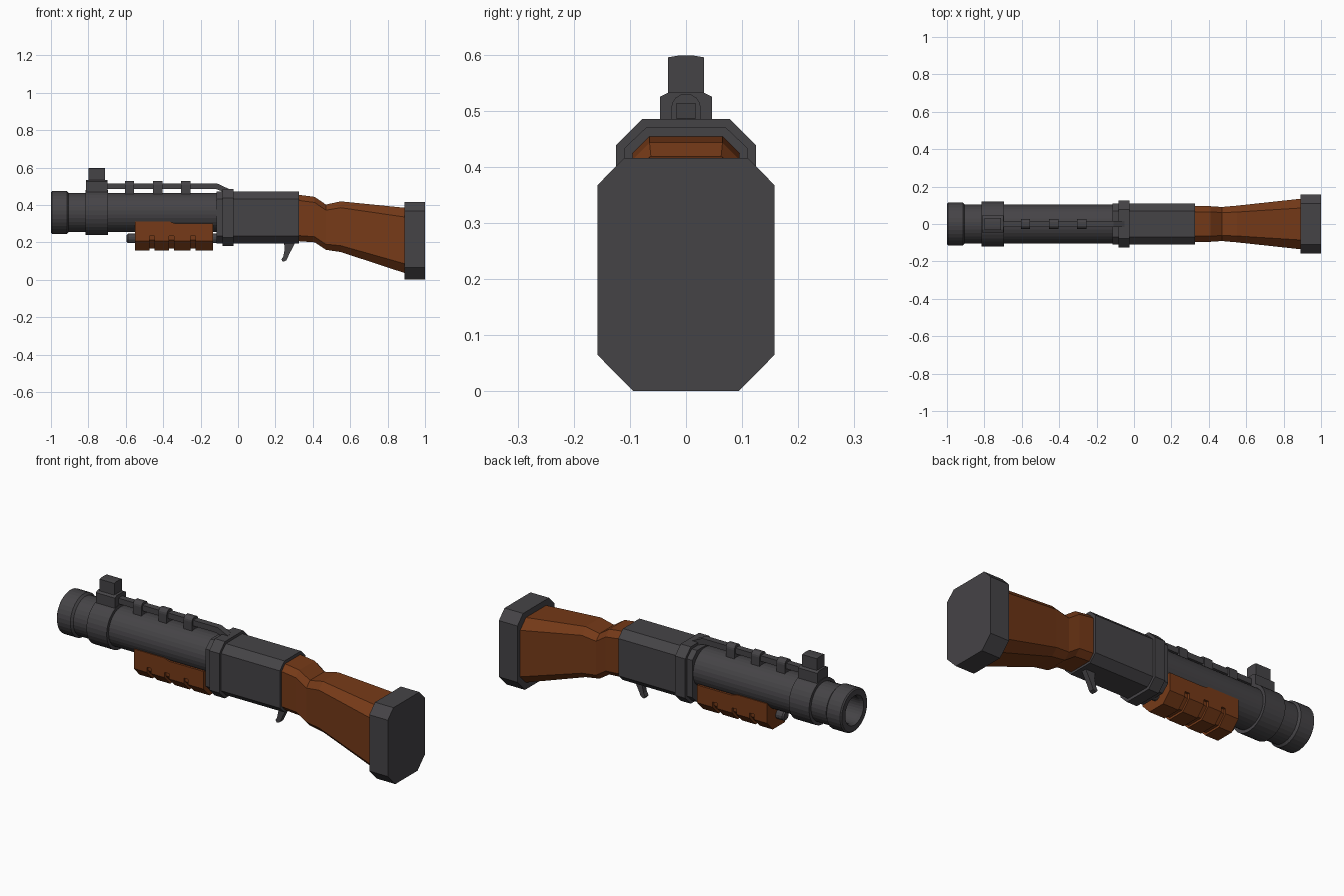
import bpy, bmesh, math

if "Cube" in bpy.data.objects:
    bpy.data.objects.remove(bpy.data.objects["Cube"])

def material(name, rgb):
    m = bpy.data.materials.new(name)
    m.diffuse_color = (*rgb, 1)
    m.use_nodes = True
    m.node_tree.nodes["Principled BSDF"].inputs["Base Color"].default_value = m.diffuse_color
    return m

METAL = material("dark_metal", (0.06, 0.057, 0.062))
WOOD = material("wood", (0.18, 0.042, 0.009))
AXIS_Z = 0.359  # height of the barrel axis

def loft(name, rings, mat=METAL, caps=True, loop=False):
    """Skin equal-length closed rings, optionally capping or closing the ends."""
    bm = bmesh.new()
    rows = [[bm.verts.new(p) for p in r] for r in rings]
    pairs = list(zip(rows, rows[1:]))
    if loop:
        pairs.append((rows[-1], rows[0]))
    n = len(rows[0])
    for a, b in pairs:
        for i in range(n):
            j = (i + 1) % n
            bm.faces.new((a[i], a[j], b[j], b[i]))
    if caps and not loop:
        bm.faces.new(rows[0])
        bm.faces.new(rows[-1])
    bmesh.ops.recalc_face_normals(bm, faces=bm.faces)
    me = bpy.data.meshes.new(name)
    bm.to_mesh(me)
    bm.free()
    me.materials.append(mat)
    ob = bpy.data.objects.new(name, me)
    bpy.context.collection.objects.link(ob)
    return ob

def octagon(x, w, z0, z1, c, cz=None):
    """Chamfered rectangle in the yz plane: half width w, chamfer c wide, cz high."""
    cz = cz or c
    half = [(w - c, z0), (w, z0 + cz), (w, z1 - cz), (w - c, z1)]
    return [(x, y, z) for y, z in half] + [(x, -y, z) for y, z in reversed(half)]

def lathe(name, profile, z=AXIS_Z, sides=32, caps=True):
    """Turn (x, radius) points about a line along x."""
    ang = [2 * math.pi * (i + 0.5) / sides for i in range(sides)]
    return loft(name, [[(x, r * math.cos(a), z + r * math.sin(a)) for a in ang]
                       for x, r in profile], caps=caps)

def side_prism(name, pts, w, mat=METAL):
    """Extrude an (x, z) outline to half width w on both sides."""
    return loft(name, [[(x, y, z) for x, z in pts] for y in (-w, w)], mat)

def cross_prism(name, half, x0, x1, mat=METAL):
    """Extrude a mirrored (y, z) half outline from x0 to x1."""
    pts = half + [(-y, z) for y, z in reversed(half)]
    return loft(name, [[(x, y, z) for y, z in pts] for x in (x0, x1)], mat)

# Barrel with flared muzzle and open bore
lathe("barrel", [(-0.15, 0.07), (-0.985, 0.07), (-1.0, 0.078), (-1.0, 0.108), (-0.994, 0.115),
                 (-0.915, 0.115), (-0.905, 0.104), (-0.10, 0.104)])
lathe("sight_band", [(-0.815, 0.10), (-0.815, 0.121), (-0.695, 0.121), (-0.695, 0.10)])

# Front sight
cross_prism("sight_base", [(0.046, 0.44), (0.046, 0.525), (0.030, 0.533)], -0.812, -0.698)
cross_prism("sight_post", [(0.032, 0.52), (0.032, 0.595), (0.014, 0.598)], -0.80, -0.712)

# Top rod, bent down into the receiver, and its clips
side_prism("top_rod", [(-0.71, 0.484), (-0.71, 0.514), (-0.11, 0.514), (-0.05, 0.486),
                       (-0.05, 0.458), (-0.115, 0.484)], 0.017)
for i, x in enumerate((-0.58, -0.43, -0.28)):
    arch = [(0.026, 0.45)] + [(0.026 * math.cos(a), 0.506 + 0.024 * math.sin(a))
                              for a in (0, 0.4, 0.8, 1.2)]
    cross_prism(f"rod_clip_{i + 1}", arch, x - 0.025, x + 0.025)

# Receiver with stepped front collar
loft("receiver", [octagon(x, 0.11, 0.195, 0.471, 0.040, 0.038) for x in (-0.115, 0.325)])
loft("receiver_collar", [octagon(x, 0.125, 0.18, 0.485, 0.047) for x in (-0.083, -0.023)])

# Trigger
side_prism("trigger", [(0.245, 0.205), (0.250, 0.165), (0.242, 0.125), (0.232, 0.107),
                       (0.240, 0.096), (0.258, 0.103), (0.278, 0.145), (0.302, 0.190),
                       (0.302, 0.205)], 0.014)

# Wooden stock
stock = [(0.31, 0.095, 0.207, 0.456, 0.030), (0.41, 0.095, 0.200, 0.443, 0.030),
         (0.47, 0.091, 0.160, 0.402, 0.030), (0.55, 0.098, 0.148, 0.419, 0.034),
         (0.90, 0.136, 0.033, 0.384, 0.050)]
loft("stock", [octagon(*s) for s in stock], WOOD)

# Butt plate: larger chamfer at the bottom
cross_prism("butt_plate", [(0.094, 0.0), (0.158, 0.065), (0.158, 0.367), (0.110, 0.416)],
            0.89, 1.0)

# Tube under the barrel, running through the fore grip
lathe("lower_tube", [(-0.595, 0.020), (-0.588, 0.026), (-0.10, 0.026)], 0.221, 12)

# Fore grip: upper body, recessed core, and blocks separated by grooves
side_prism("grip_upper", [(-0.55, 0.235), (-0.55, 0.312), (-0.37, 0.312), (-0.34, 0.302),
                          (-0.135, 0.302), (-0.135, 0.235)], 0.098, WOOD)
cross_prism("grip_core", [(0.044, 0.167), (0.086, 0.212), (0.086, 0.24)], -0.545, -0.14, WOOD)
grooves = (-0.46, -0.355, -0.24)
starts = [-0.55] + [g + 0.013 for g in grooves]
ends = [g - 0.013 for g in grooves] + [-0.135]
for i, (a, b) in enumerate(zip(starts, ends)):
    cross_prism(f"grip_block_{i + 1}", [(0.050, 0.156), (0.098, 0.207), (0.098, 0.235)],
                a, b, WOOD)
